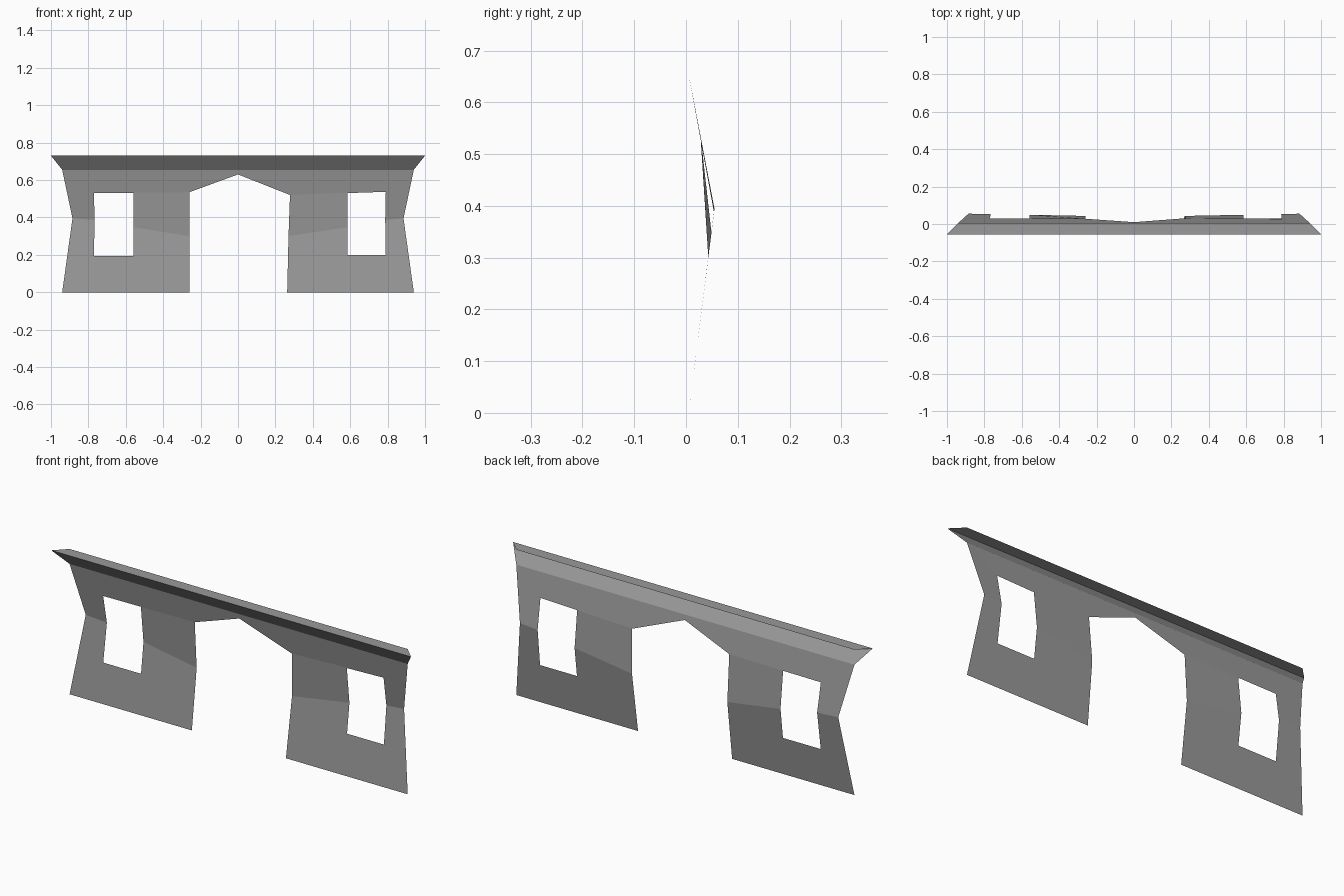
import bpy

if "Cube" in bpy.data.objects:
    bpy.data.objects.remove(bpy.data.objects["Cube"])

stone = bpy.data.materials.new("grey stone")
stone.diffuse_color = (0.32, 0.32, 0.325, 1)
stone.use_nodes = True
stone.node_tree.nodes["Principled BSDF"].inputs["Base Color"].default_value = stone.diffuse_color

TOP, CREST = 0.655, 0.73


def wall_y(z):
    # the wall leans back to a crease, then forward again
    return 0.005 + min(0.127 * z, 0.192 * (TOP - z))


def make(name, verts, faces):
    me = bpy.data.meshes.new(name)
    me.from_pydata(verts, [], faces)
    me.materials.append(stone)
    ob = bpy.data.objects.new(name, me)
    bpy.context.collection.objects.link(ob)
    return ob


def wall_half(name, s, win_in, win_out, sill, heads, door):
    # x, z outline points, from the outer edge to the centre line
    (head_in, head_out), (d0, d1, d2, door_z) = heads, door
    pts = [
        (0.94, 0), (0.885, 0.395), (0.94, TOP),                       # outer edge 0-2
        (win_out, sill), (win_out - 0.003, 0.387), (win_out, head_out),  # window outer 3-5
        (win_in, sill), (win_in, 0.348), (win_in, head_in),           # window inner 6-8
        (d0, 0), (d1, 0.30), (d2, door_z), (0.26, TOP),               # doorway 9-12
        (0, TOP), (0, 0.63),                                          # centre 13-14
    ]
    faces = [
        (0, 1, 4, 3), (1, 2, 5, 4), (0, 3, 6, 9), (6, 7, 10, 9),
        (7, 8, 11, 10), (2, 12, 5), (5, 12, 11), (5, 11, 8), (11, 12, 13, 14),
    ]
    if s > 0:
        faces = [f[::-1] for f in faces]
    make(name, [(s * x, wall_y(z), z) for x, z in pts], faces)


# wall sheets with window openings and half of the doorway each
wall_half("left_wall", -1, 0.56, 0.77, 0.195, (0.532, 0.53), (0.26, 0.26, 0.26, 0.535))
wall_half("right_wall", 1, 0.585, 0.79, 0.20, (0.533, 0.537), (0.263, 0.27, 0.278, 0.52))

# flared cornice: sloping front strip and flat top strip, open at the back
make("cornice",
     [(-0.94, 0.005, TOP), (0.94, 0.005, TOP),
      (1, -0.055, CREST), (-1, -0.055, CREST),
      (0.94, 0.005, CREST), (-0.94, 0.005, CREST)],
     [(0, 1, 2, 3), (3, 2, 4, 5)])
